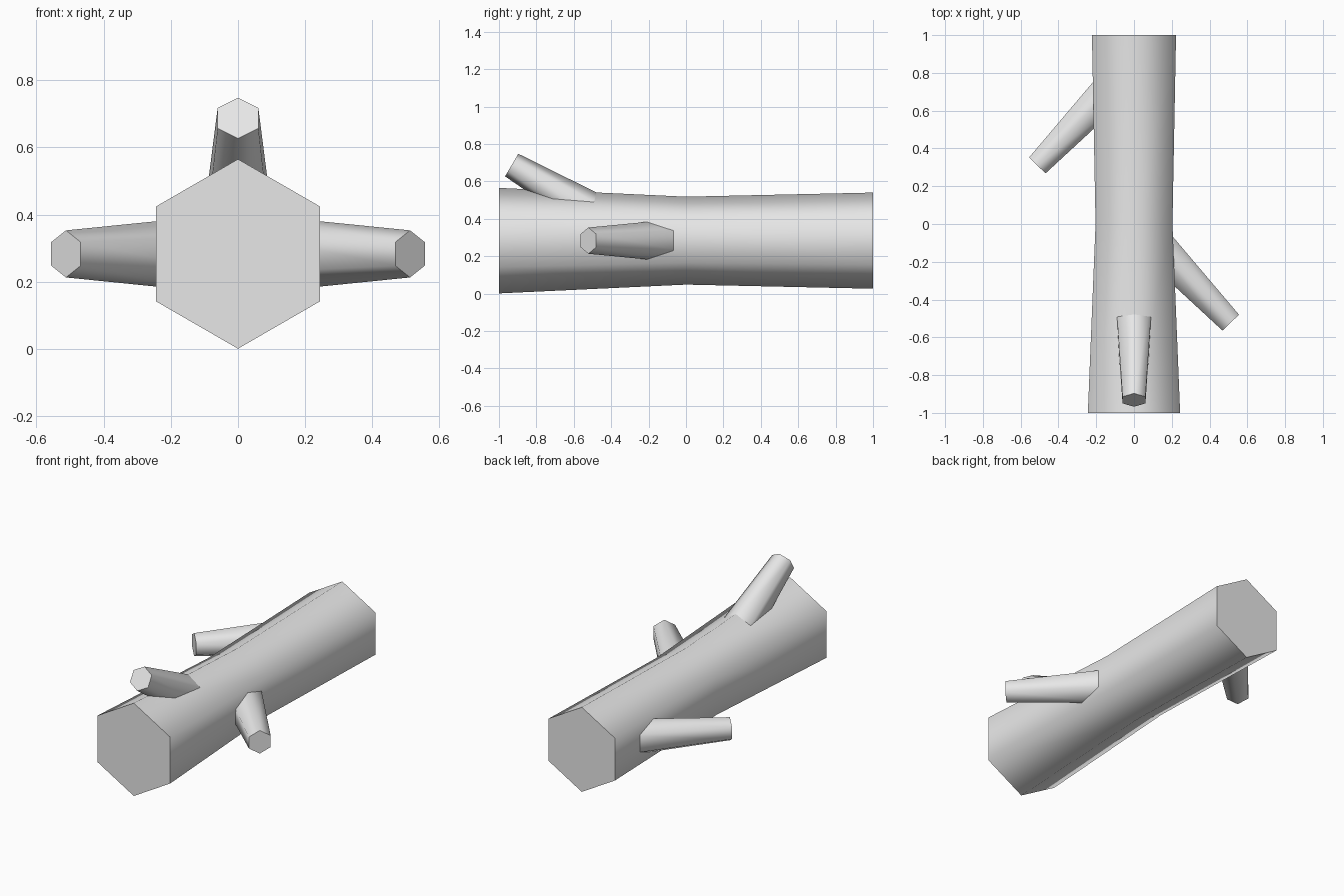
import bpy
import bmesh
import math
from mathutils import Vector

cube = bpy.data.objects.get("Cube")
if cube:
    bpy.data.objects.remove(cube, do_unlink=True)

SIDES = 6
AXIS_Z = 0.283

grey = bpy.data.materials.new("plain grey")
grey.use_nodes = True
grey.diffuse_color = (0.8, 0.8, 0.8, 1)
grey.node_tree.nodes["Principled BSDF"].inputs["Base Color"].default_value = (0.8, 0.8, 0.8, 1)


def tapered_log(name, start, axis, sections):
    """Six-sided log through (distance, radius) sections, with a corner pointing up."""
    start, axis = Vector(start), Vector(axis).normalized()
    side = axis.cross(Vector((0, 0, 1))).normalized()
    up = side.cross(axis)
    bm = bmesh.new()
    rings = []
    for distance, radius in sections:
        ring = []
        for i in range(SIDES):
            a = math.tau * i / SIDES
            offset = up * math.cos(a) + side * math.sin(a)
            ring.append(bm.verts.new(start + axis * distance + offset * radius))
        rings.append(ring)
    for r0, r1 in zip(rings, rings[1:]):
        for i in range(SIDES):
            j = (i + 1) % SIDES
            bm.faces.new((r0[i], r0[j], r1[j], r1[i]))
    bm.faces.new(rings[0])
    bm.faces.new(rings[-1])
    bmesh.ops.recalc_face_normals(bm, faces=bm.faces)
    mesh = bpy.data.meshes.new(name)
    bm.to_mesh(mesh)
    bm.free()
    mesh.materials.append(grey)
    obj = bpy.data.objects.new(name, mesh)
    bpy.context.collection.objects.link(obj)
    # Round-looking sides, crisp cut ends
    bpy.ops.object.select_all(action='DESELECT')
    obj.select_set(True)
    bpy.context.view_layer.objects.active = obj
    bpy.ops.object.shade_smooth_by_angle(angle=math.radians(70))
    return obj


# Trunk lying along y, narrowest in the middle
tapered_log("trunk", (0, -1, AXIS_Z), (0, 1, 0), [(0, 0.282), (1, 0.235), (2, 0.257)])

# Branch stubs, each running from its cut tip into the trunk
stub = [(0, 0.07), (0.6, 0.112)]
tapered_log("left_branch", (0.512, -0.522, AXIS_Z), (-0.69, 0.72, 0), stub)
tapered_log("right_branch", (-0.512, 0.31, AXIS_Z), (0.69, 0.72, 0), stub)
tapered_log("top_branch", (0, -0.932, 0.687), (0, 0.863, -0.505), stub)
